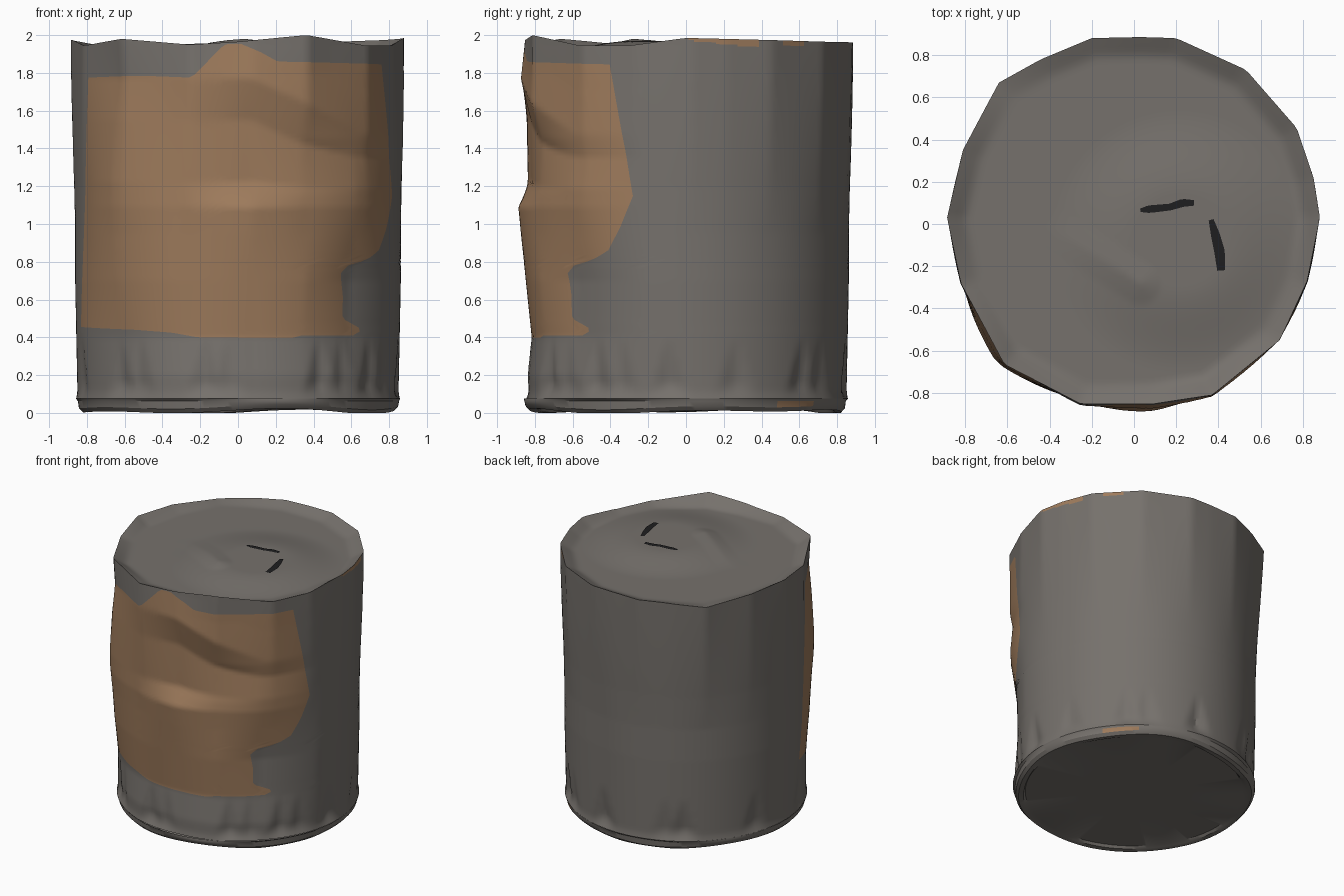
import bpy, math
from mathutils import Vector

if "Cube" in bpy.data.objects:
    bpy.data.objects.remove(bpy.data.objects["Cube"])

# ---------- materials ----------
def mat(name, c):
    m = bpy.data.materials.new(name)
    m.diffuse_color = (*c, 1)
    m.use_nodes = True
    m.node_tree.nodes["Principled BSDF"].inputs["Base Color"].default_value = m.diffuse_color
    return m

METAL = mat("dull grey metal", (0.18, 0.165, 0.15))
LABEL = mat("brown paper label", (0.345, 0.2, 0.108))
DARK = mat("dark hole", (0.013, 0.013, 0.014))

# ---------- helpers (angles in degrees: 0 = front, 90 = right) ----------
def interp(pts, t):
    if t <= pts[0][0]:
        return pts[0][1]
    for (a, b), (c, d) in zip(pts, pts[1:]):
        if t <= c:
            return b + (d - b) * (t - a) / (c - a)
    return pts[-1][1]

def wrap(a):
    return (a + 180) % 360 - 180

def lerp(a, b, t):
    return a + (b - a) * t

def clamp(t):
    return max(0, min(1, t))

def smooth(t):
    t = clamp(t)
    return t * t * (3 - 2 * t)

# crumpled outline of the upper rim
OUT = [(.09, -.85), (.37, -.81), (.69, -.55), (.82, -.27), (.88, .03), (.85, .22),
       (.77, .455), (.53, .73), (.2, .88), (.03, .885), (-.2, .88), (-.44, .78), (-.64, .67),
       (-.81, .35), (-.885, .03), (-.82, -.28), (-.615, -.665), (-.25, -.85)]

def rim_radius(a):
    dx, dy = math.sin(math.radians(a)), -math.cos(math.radians(a))
    for i, (x1, y1) in enumerate(OUT):
        x2, y2 = OUT[(i + 1) % len(OUT)]
        ex, ey = x2 - x1, y2 - y1
        det = ex * dy - ey * dx
        if abs(det) < 1e-9:
            continue
        s = (dx * y1 - dy * x1) / det
        r = (x1 + s * ex) * dx + (y1 + s * ey) * dy
        if -1e-6 <= s <= 1 + 1e-6 and r > 0:
            return r
    return .87

RIM_Z = [(-180, 1.96), (-154, 1.95), (-136, 1.93), (-113, 1.96), (-90, 1.975), (-70, 1.945), (-43, 1.98),
         (-17, 1.95), (0, 1.965), (24, 2.0), (50, 1.945), (70, 1.945), (90, 1.985), (144, 1.965), (180, 1.96)]
SIDE = [(.07, .858), (.11, .85), (.4, .856), (.7, .862), (1.2, .862), (2, .88)]
# crushed front: coarse sheet of radius offsets, rows by height, columns by angle
SHEET_A = [-68, -46, -20, 5, 25, 46, 75]
SHEET = [(.2, (0, 0, 0, -.015, 0, -.01, 0)),
         (.4, (0, -.01, -.03, -.042, -.03, -.04, 0)),
         (.7, (0, .02, -.01, -.015, -.01, -.045, 0)),
         (1.09, (0, .05, .01, .03, 0, .01, 0)),
         (1.22, (0, .05, .005, -.04, -.025, .01, 0)),
         (1.55, (0, .02, .005, -.036, -.05, -.015, 0)),
         (1.77, (0, -.01, .01, .02, .012, .005, 0)),
         (2, (0, 0, 0, 0, 0, 0, 0))]
PLEATS = [-75, -47, -38, -12, -3, 31, 41, 56, 66, 84, 108, 136, 146, 172, 205, 214, 250]

def radius(a, z):
    a = wrap(a)
    r = lerp(interp(SIDE, z), rim_radius(a), clamp((z - .95) / 1.0))
    # the upper crease slopes down to the right
    q = z + .29 * clamp((a - 5) / 43) * clamp((z - 1.15) / .3) * clamp((2 - z) / .2)
    r += interp([(h, interp(list(zip(SHEET_A, row)), a)) for h, row in SHEET], q) if abs(a) < 75 else 0
    # pleats above the bottom seam
    if z < .4:
        h = (.4 - z) / .32
        for i, p in enumerate(PLEATS):
            d = abs(wrap(a - p)) / (1 + 7 * h)
            r -= (.04 if i % 2 else .025) * h * max(0, 1 - d) * clamp((z - .075) / .08)
    return r

def place(a, r, z):
    t = math.radians(a)
    return (r * math.sin(t), -r * math.cos(t), z)

# label borders
LEFT = [(.4, -76), (.7, -73), (1.1, -70), (1.8, -67)]
RIGHT = [(.41, 48), (.44, 53), (.5, 42.5), (.62, 42.5), (.74, 41), (.78, 44.5), (.81, 54), (.86, 61),
         (.98, 66), (1.15, 71), (1.4, 68), (1.85, 62)]
TOP = [(-67, 1.775), (-35, 1.785), (-16, 1.775), (-5, 1.95), (0, 1.96), (8, 1.91), (14, 1.86), (62, 1.845)]
BASE = [(-75, .455), (-40, .44), (-25, .425), (-15, .40), (20, .395), (24, .41), (50, .41)]
NL, NR = 72, 120
N = NL + NR

def columns(z):
    l, r = interp(LEFT, z), interp(RIGHT, z)
    return [lerp(l, r, i / NL) for i in range(NL)] + [lerp(r, l + 360, i / NR) for i in range(NR)]

def build(name, rings, pick, cap=False, angle=32):
    verts = [p for ring in rings for p in ring]
    faces, mi = [], []
    for j in range(len(rings) - 1):
        for i in range(N):
            k = (i + 1) % N
            f = (j * N + i, j * N + k, (j + 1) * N + k, (j + 1) * N + i)
            faces.append(f)
            mi.append(pick(i, j, sum((Vector(verts[q]) for q in f), Vector()) / 4))
    if cap:
        b = (len(rings) - 1) * N
        faces.append(tuple(range(b, b + N)))
        mi.append(0)
    return finish(name, verts, faces, mi, [METAL, LABEL], angle)

def finish(name, verts, faces, mi, mats, angle=32):
    me = bpy.data.meshes.new(name)
    me.from_pydata(verts, [], faces)
    for m in mats:
        me.materials.append(m)
    me.polygons.foreach_set("material_index", mi)
    ob = bpy.data.objects.new(name, me)
    bpy.context.collection.objects.link(ob)
    bpy.ops.object.select_all(action='DESELECT')
    ob.select_set(True)
    bpy.context.view_layer.objects.active = ob
    bpy.ops.object.shade_smooth_by_angle(angle=math.radians(angle))
    return ob

# ---------- can wall: bottom band, label band, top band ----------
LO, MID, HI = 14, 70, 14
rings = []
for j in range(LO + MID + HI + 1):
    v = (j - LO) / MID
    ring = []
    for a in columns(lerp(.41, 1.85, clamp(v))):
        w = wrap(a)
        zb, zr = interp(BASE, w), interp(RIM_Z, w)
        zt = min(interp(TOP, w), zr - .01)
        if j <= LO:
            z = lerp(.075, zb, j / LO)
        elif v <= 1:
            z = lerp(zb, zt, v)
        else:
            z = lerp(zt, zr, (j - LO - MID) / HI)
        ring.append(place(a, radius(a, z), z))
    rings.append(ring)

def wall_colour(i, j, c):
    if i < NL and LO <= j < LO + MID:
        return 1
    # torn label scraps under the right rim
    a = math.degrees(math.atan2(c.x, -c.y))
    drop = interp(RIM_Z, a) - c.z
    if 91 < a < 116 and drop < .012 + .03 * (a - 91) / 25:
        return 1
    return 1 if 126 < a < 135 and drop < .03 else 0

build("can_wall", rings, wall_colour)

# ---------- lid: shallow lip, raised torn tab, crease ----------
def lid_z(x, y):
    tab = math.hypot(x - .22, y + .08)
    z = 1.918 + .05 * smooth((.62 - tab) / .4)
    # diagonal crease on the left: ground drops away in front of it
    t = clamp(((x + .42) * .85 - y * .53) / .53)
    px, py = -.42 + .45 * t, -.28 * t
    return z + .015 * t * max(0, 1 - math.hypot(x - px, y - py) / .1)

cols = columns(1.85)
lid = []
for k in range(41):
    ring = []
    for a in cols:
        zr = interp(RIM_Z, wrap(a))
        x, y, _ = place(a, radius(a, zr) * (1 - k / 41), 0)
        ring.append((x, y, lerp(zr, lid_z(x, y), smooth(.15 + k / 6) if k else 0)))
    lid.append(ring)
build("can_lid", lid, lambda i, j, c: 0, True)

# ---------- bottom seam and base ----------
cols = columns(.41)
base = []
for r, z in [(.858, .075), (.85, .062), (.845, .03), (.825, .008), (.79, .012), (.77, .022), (.4, .022), (.1, .022)]:
    ring = []
    for a in cols:
        t = math.radians(a)
        wob = .008 * (math.sin(3 * t + 1) + math.sin(5 * t)) if z < .07 and r > .78 else 0
        ring.append(place(a, r + wob * .7, max(0, z + (wob if z < .05 else 0))))
    base.append(ring)

def base_colour(i, j, c):
    a = math.degrees(math.atan2(c.x, -c.y))
    return 1 if 125 < a < 143 and j == 1 else 0

build("can_base", base, base_colour, True)

# ---------- punched slots in the lid (thin dark plates) ----------
def slot(name, path):
    verts, faces, n = [], [], 14
    for i in range(n + 1):
        s = i / n * (len(path) - 1)
        q = min(int(s), len(path) - 2)
        a, b = path[q], path[q + 1]
        x, y, w = (lerp(a[m], b[m], s - q) for m in range(3))
        d = Vector((b[0] - a[0], b[1] - a[1])).normalized()
        for side in (1, -1):
            px, py = x - d.y * w * side, y + d.x * w * side
            verts.append((px, py, lid_z(px, py) + .005))
    for i in range(n):
        faces.append((2 * i, 2 * i + 1, 2 * i + 3, 2 * i + 2))
    finish(name, verts, faces, [0] * n, [DARK])

slot("lid_slot_back", [(.03, .065, .008), (.07, .07, .018), (.17, .08, .016), (.23, .10, .019), (.285, .10, .013)])
slot("lid_slot_right", [(.365, .02, .012), (.385, -.05, .021), (.405, -.13, .025), (.412, -.22, .018)])
